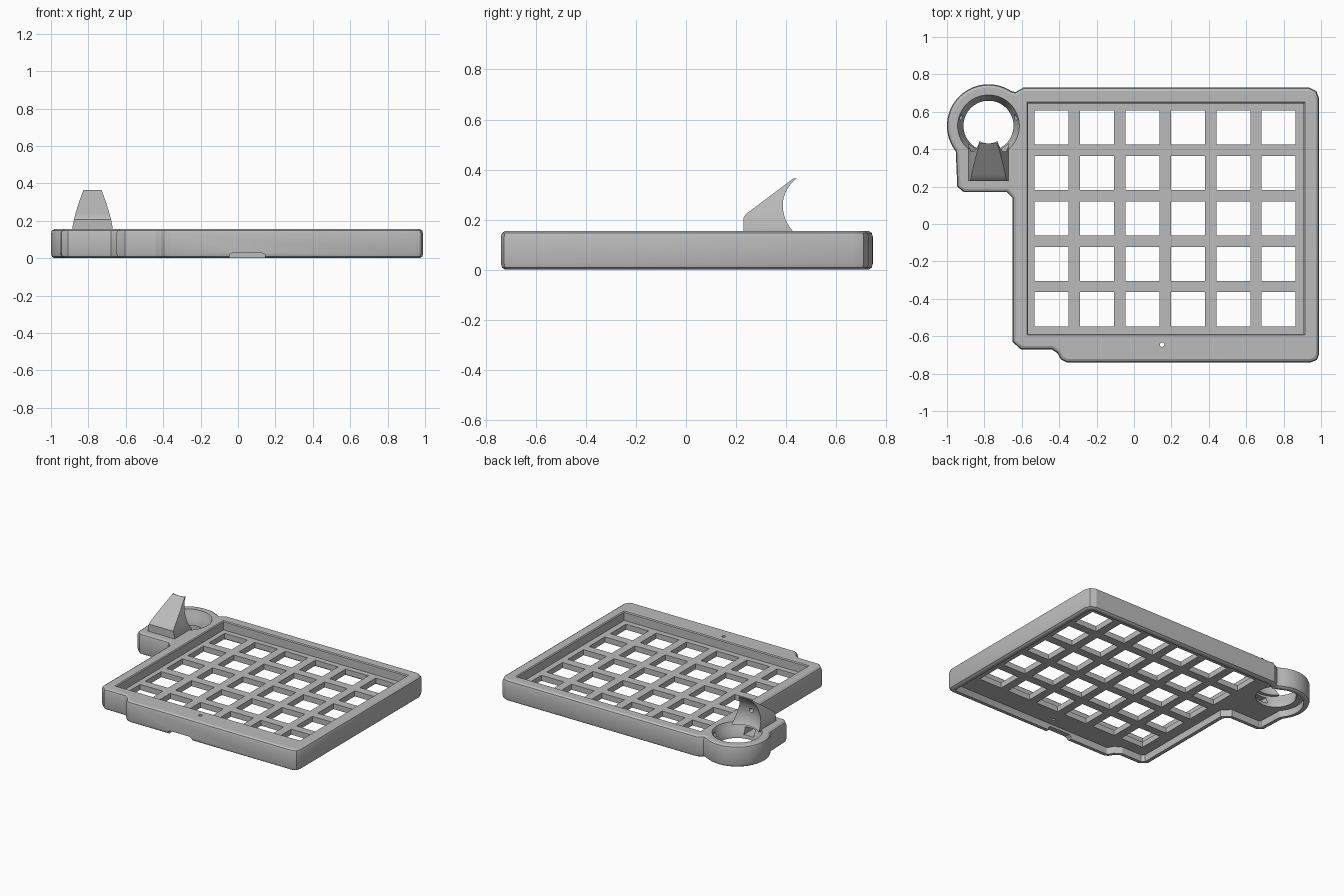
import bpy, bmesh, math
from mathutils import Vector, Matrix

cube = bpy.data.objects.get("Cube")
if cube:
    bpy.data.objects.remove(cube, do_unlink=True)

grey = bpy.data.materials.new("Plain grey")
grey.use_nodes = True
grey.diffuse_color = (0.5, 0.5, 0.5, 1)
grey.node_tree.nodes["Principled BSDF"].inputs["Base Color"].default_value = (0.5, 0.5, 0.5, 1)

TOP, FLOOR, CEILING = 0.155, 0.09, 0.05
RING = Vector((-0.778, 0.525))


def finish(name, bm):
    bmesh.ops.recalc_face_normals(bm, faces=bm.faces)
    mesh = bpy.data.meshes.new(name)
    bm.to_mesh(mesh)
    bm.free()
    mesh.materials.append(grey)
    obj = bpy.data.objects.new(name, mesh)
    bpy.context.collection.objects.link(obj)
    return obj


def add_loft(bm, layers):
    """Skin a stack of (points, z) sections and cap both ends."""
    rows = [[bm.verts.new((p[0], p[1], z)) for p in pts] for pts, z in layers]
    n = len(rows[0])
    for a, b in zip(rows, rows[1:]):
        for i in range(n):
            j = (i + 1) % n
            bm.faces.new((a[i], a[j], b[j], b[i]))
    bm.faces.new(rows[0][::-1])
    bm.faces.new(rows[-1])


def loft(name, *layers):
    bm = bmesh.new()
    add_loft(bm, layers)
    return finish(name, bm)


def inset(pts, d):
    """Move a counter-clockwise outline inward by d with mitred corners."""
    out = []
    for i, p in enumerate(pts):
        a = (p - pts[i - 1]).normalized()
        b = (pts[(i + 1) % len(pts)] - p).normalized()
        na, nb = Vector((-a.y, a.x)), Vector((-b.y, b.x))
        out.append(p + (na + nb) * d / (1 + na.dot(nb)))
    return out


def rect(x0, x1, y0, y1):
    return [(x0, y0), (x1, y0), (x1, y1), (x0, y1)]


def circle(c, r, n=64):
    return [(c[0] + r * math.cos(math.tau * i / n), c[1] + r * math.sin(math.tau * i / n))
            for i in range(n)]


def ball(name, spots, r, seg=48):
    bm = bmesh.new()
    for s in spots:
        bmesh.ops.create_uvsphere(bm, u_segments=seg, v_segments=seg // 2, radius=r,
                                  matrix=Matrix.Translation(s))
    return finish(name, bm)


def cut(target, *cutters):
    bpy.context.view_layer.objects.active = target
    for c in cutters:
        mod = target.modifiers.new("cut", 'BOOLEAN')
        mod.operation, mod.solver, mod.object = 'DIFFERENCE', 'EXACT', c
        bpy.ops.object.modifier_apply(modifier=mod.name)
        bpy.data.objects.remove(c, do_unlink=True)


def smooth(obj):
    bpy.ops.object.select_all(action='DESELECT')
    obj.select_set(True)
    bpy.context.view_layer.objects.active = obj
    bpy.ops.object.shade_smooth_by_angle(angle=math.radians(25))


# Case outline: rectangular body, stepped front corner, side block and ring
outline = [(0.945, -0.74), (0.978, -0.727), (0.99, -0.695), (0.99, 0.67), (0.975, 0.71),
           (0.935, 0.73), (-0.59, 0.73), (-0.635, 0.705)]
for k in range(41):
    t = math.radians(57 + 161 * k / 40)
    outline.append((RING.x + 0.222 * math.cos(t), RING.y + 0.222 * math.sin(t)))
outline += [(-0.945, 0.2), (-0.91, 0.17), (-0.68, 0.17), (-0.65, 0.14), (-0.65, -0.63),
            (-0.605, -0.67), (-0.44, -0.67), (-0.41, -0.69), (-0.39, -0.725), (-0.36, -0.74)]
outline = [Vector(p) for p in outline]

case = loft("case", (inset(outline, 0.018), 0), (inset(outline, 0.005), 0.008),
            (outline, 0.025), (outline, TOP - 0.025),
            (inset(outline, 0.005), TOP - 0.008), (inset(outline, 0.018), TOP))

# Hollow underside and the recess above the key plate
hollow_layer = inset(outline, 0.04)
hollow = loft("hollow", (hollow_layer, -0.1), (hollow_layer, CEILING))
recess = loft("recess", (rect(-0.567, 0.907, -0.587, 0.645), FLOOR),
              (rect(-0.567, 0.907, -0.587, 0.645), TOP - 0.006),
              (rect(-0.577, 0.917, -0.597, 0.655), TOP + 0.004))

# Grid of square key openings
bm = bmesh.new()
for i in range(6):
    for j in range(5):
        x, y, h = -0.44 + 0.2427 * i, 0.515 - 0.2427 * j, 0.091
        sq = rect(x - h, x + h, y - h, y + h)
        add_loft(bm, [(sq, 0.02), (sq, 0.12)])
keys = finish("key_openings", bm)

# Ball cup, cable notch in the front wall, reset pinhole
cup = loft("cup", (circle(RING, 0.134), -0.1), (circle(RING, 0.134), 0.07),
           (circle(RING, 0.152), 0.11), (circle(RING, 0.165), TOP), (circle(RING, 0.165), 0.2))
notch = loft("notch", (rect(-0.045, 0.145, -0.8, -0.68), -0.05),
             (rect(-0.045, 0.145, -0.8, -0.68), 0.018),
             (rect(-0.03, 0.13, -0.8, -0.68), 0.03))
pinhole = loft("pinhole", (circle((0.15, -0.645), 0.012, 16), 0), (circle((0.15, -0.645), 0.012, 16), 0.3))
window = loft("sensor_window", (rect(-0.818, -0.738, 0.27, 0.45), 0.075),
              (rect(-0.818, -0.738, 0.27, 0.45), 0.125))
sockets = ball("sockets", [(RING.x + s * 0.146, RING.y + 0.045, 0.115) for s in (-1, 1)], 0.016, 16)
cut(case, hollow, recess, keys, cup, notch, pinhole, window, sockets)
smooth(case)

# Curved fin holding the ball, tapering upward with a sloped front
layers = []
for k in range(15):
    z = 0.145 + 0.22 * k / 14
    t = max(0, (z - TOP) / 0.21)
    hw = 0.108 - 0.06 * t ** 1.35
    front = 0.23 + max(0, z - 0.215) * 0.2 / 0.15
    layers.append((rect(RING.x - hw, RING.x + hw, front, 0.443), z))
fin = loft("ball_fin", *layers)
cut(fin, ball("ball_space", [(RING.x, RING.y, 0.23)], 0.165),
    ball("fin_socket", [(RING.x, RING.y - 0.16, 0.25)], 0.016, 16))
smooth(fin)
